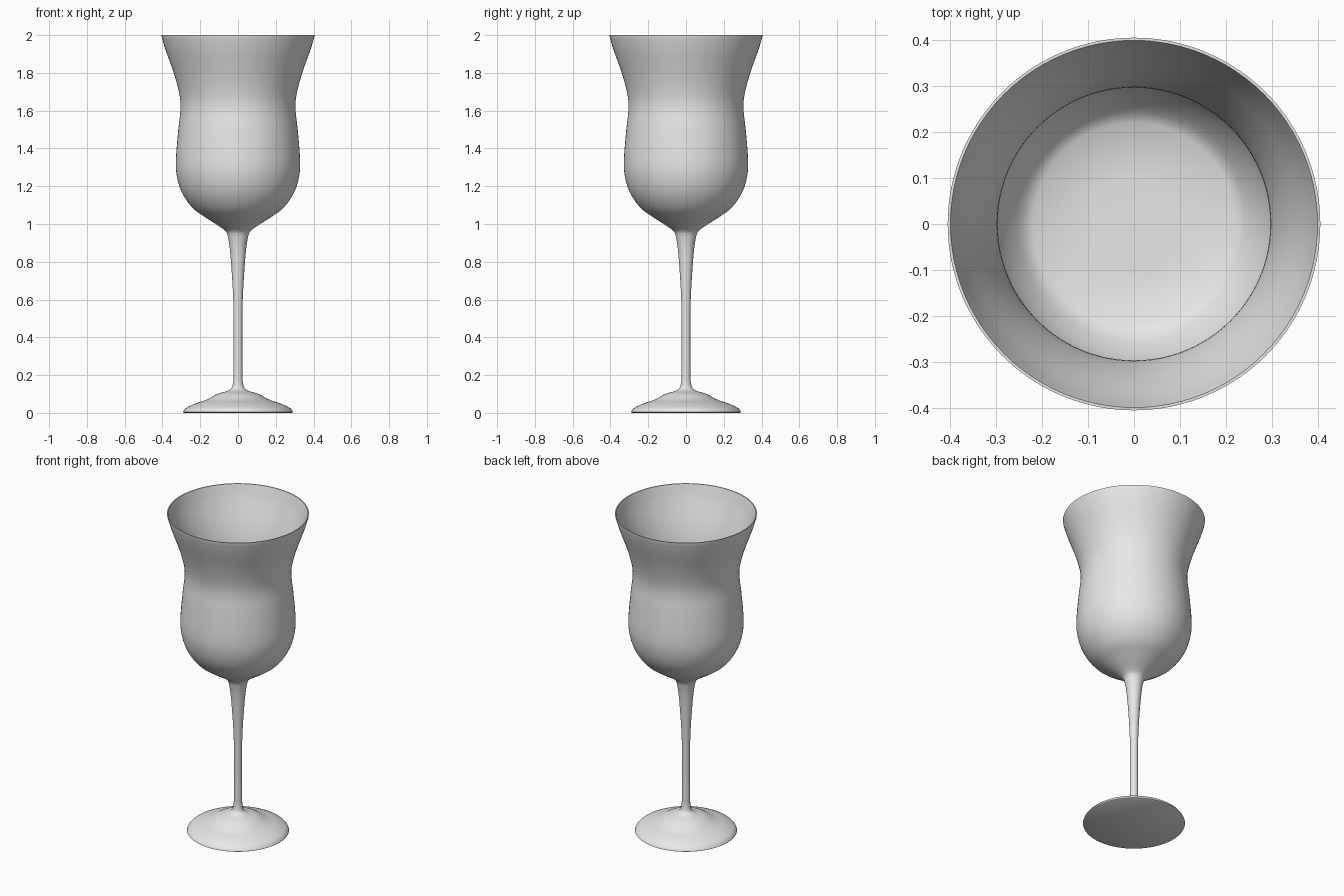
import bpy
import math
from mathutils import Vector

cube = bpy.data.objects.get("Cube")
if cube:
    bpy.data.objects.remove(cube, do_unlink=True)

SIDES = 96
WALL = 0.008

glass = bpy.data.materials.new("pale grey glass")
glass.use_nodes = True
grey = (0.8, 0.8, 0.8, 1)
glass.diffuse_color = grey
glass.node_tree.nodes["Principled BSDF"].inputs["Base Color"].default_value = grey


def smooth_curve(points, steps=4):
    """Catmull-Rom curve through (radius, height) points."""
    p = [Vector(q) for q in points]
    p = [2 * p[0] - p[1]] + p + [2 * p[-1] - p[-2]]
    out = []
    for a, b, c, d in zip(p, p[1:], p[2:], p[3:]):
        for i in range(steps):
            t = i / steps
            out.append(0.5 * (2 * b + (c - a) * t + (2 * a - 5 * b + 4 * c - d) * t ** 2
                              + (3 * b - a - 3 * c + d) * t ** 3))
    return out + [p[-2]]


def lathe(name, profile, cap_start=False, cap_end=False):
    """Revolve a profile around z, with optional flat end caps."""
    verts, faces = [], []
    for r, z in profile:
        for k in range(SIDES):
            a = math.tau * k / SIDES
            verts.append((r * math.cos(a), r * math.sin(a), z))
    for j in range(len(profile) - 1):
        for k in range(SIDES):
            n = (k + 1) % SIDES
            lo, hi = j * SIDES, (j + 1) * SIDES
            faces.append((lo + k, lo + n, hi + n, hi + k))
    if cap_start:
        faces.append(tuple(reversed(range(SIDES))))
    if cap_end:
        faces.append(tuple(range(len(verts) - SIDES, len(verts))))
    mesh = bpy.data.meshes.new(name)
    mesh.from_pydata(verts, [], faces)
    mesh.materials.append(glass)
    obj = bpy.data.objects.new(name, mesh)
    bpy.context.collection.objects.link(obj)
    bpy.ops.object.select_all(action='DESELECT')
    obj.select_set(True)
    bpy.context.view_layer.objects.active = obj
    bpy.ops.object.shade_smooth_by_angle(angle=math.radians(40))
    return obj


# Bowl: flared outer wall, thin rim, inner wall and flat inner floor
lower = [(0.055, 0.94), (0.064, 0.96), (0.092, 0.983), (0.165, 1.03), (0.235, 1.08)]
upper = [(0.29, 1.153), (0.32, 1.235), (0.329, 1.33), (0.316, 1.5), (0.305, 1.6),
         (0.309, 1.68), (0.337, 1.79), (0.383, 1.92), (0.404, 1.99)]
outer = smooth_curve(lower + upper)
inner = [Vector((v.x - WALL, v.y)) for v in reversed(outer) if v.y > 1.085]
floor = [Vector((0.22, 1.08)), Vector((0.1, 1.078))]
rim = [Vector((0.405, 2.0)), Vector((0.399, 2.0))]
lathe("bowl", outer + rim + inner + floor, cap_end=True)

# Stem: slender, widening towards the bowl
stem = smooth_curve([(0.024, 0.19), (0.023, 0.4), (0.025, 0.6), (0.037, 0.8),
                     (0.046, 0.89), (0.055, 0.94)])
lathe("stem", stem)

# Foot: low dome with a flat underside
foot = smooth_curve([(0.288, 0.012), (0.272, 0.028), (0.225, 0.05), (0.165, 0.07),
                     (0.11, 0.1), (0.06, 0.115), (0.034, 0.132), (0.026, 0.16),
                     (0.024, 0.19)])
lathe("foot", [Vector((0.284, 0.0)), Vector((0.291, 0.004))] + foot, cap_start=True)
